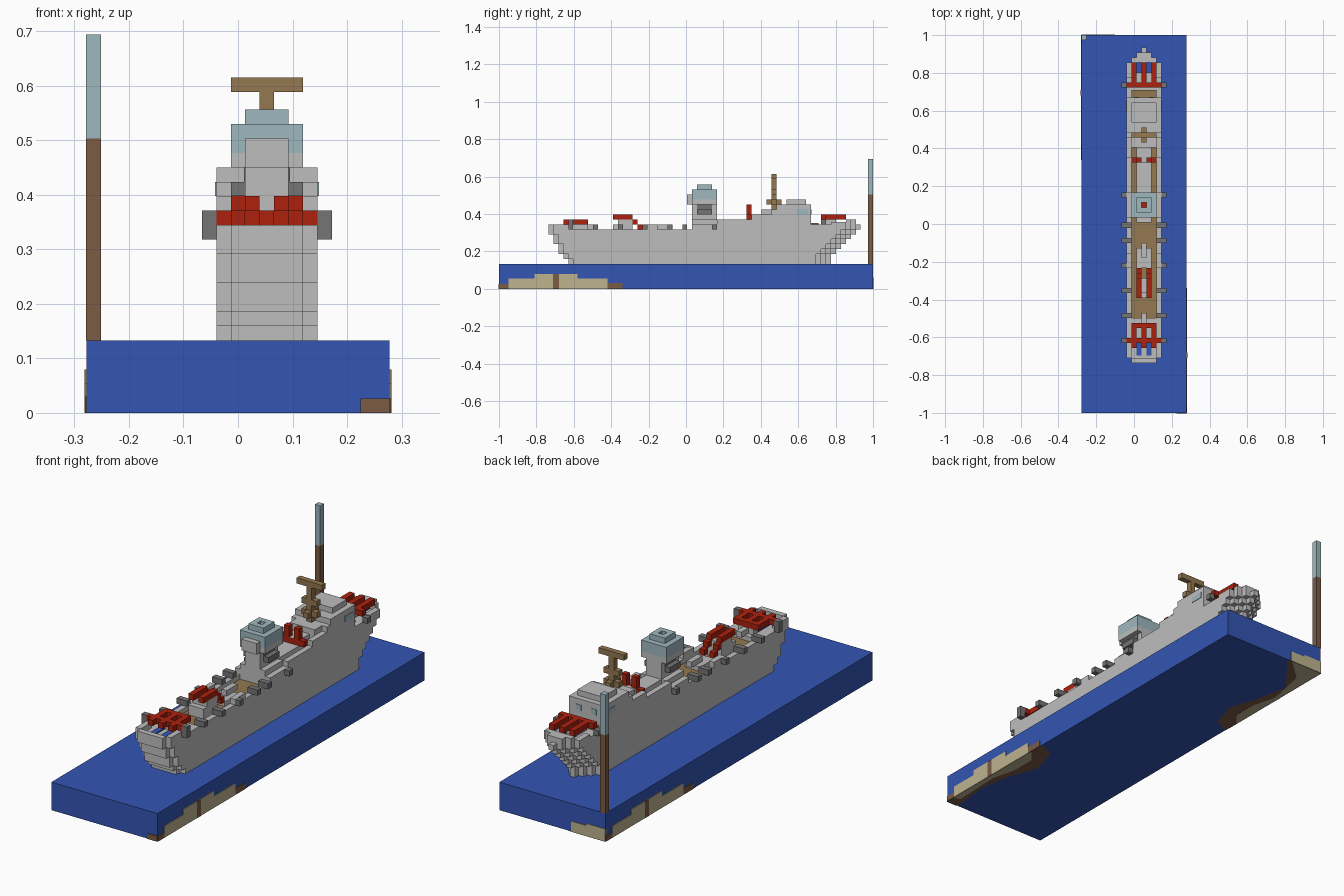
import bpy, bmesh

if "Cube" in bpy.data.objects:
    bpy.data.objects.remove(bpy.data.objects["Cube"])

V = 0.0265          # size of one block
CX = 2 * V          # centreline of the ship
HX, HY = 0.278, 1.0  # half size of the water slab
THIN = 0.003


def material(name, code):
    rgb = [int(code[i:i + 2], 16) / 255 for i in (0, 2, 4)]
    col = [((c + 0.055) / 1.055) ** 2.4 for c in rgb] + [1]
    mat = bpy.data.materials.new(name)
    mat.use_nodes = True
    mat.diffuse_color = col
    mat.node_tree.nodes["Principled BSDF"].inputs["Base Color"].default_value = col
    return mat


BLUE = material("sea blue", "3355B3")
GREY = material("light grey", "BEBEBE")
DARK = material("dark grey", "757575")
RED = material("red", "AC210E")
TAN = material("wood tan", "937850")
GLASS = material("pale glass", "9FB8BF")
BROWN = material("brown", "7B5C45")
SAND = material("sand", "BFB38F")


def finish(name, bm, mat):
    mesh = bpy.data.meshes.new(name)
    bm.normal_update()
    bm.to_mesh(mesh)
    bm.free()
    mesh.materials.append(mat)
    obj = bpy.data.objects.new(name, mesh)
    bpy.context.collection.objects.link(obj)
    return obj


def add_box(bm, x0, x1, y0, y1, z0, z1):
    vs = bmesh.ops.create_cube(bm, size=1)["verts"]
    for v in vs:
        v.co = ((x0 + x1) / 2 + v.co.x * (x1 - x0),
                (y0 + y1) / 2 + v.co.y * (y1 - y0),
                (z0 + z1) / 2 + v.co.z * (z1 - z0))


def blocks(name, mat, items):
    """Each item: centre offset, width, y start, y end, z start, z end, in blocks."""
    bm = bmesh.new()
    for c, w, y0, y1, z0, z1 in items:
        add_box(bm, CX + (c - w / 2) * V, CX + (c + w / 2) * V,
                (y0 + .25) * V, (y1 + .25) * V, z0 * V, z1 * V)
    return finish(name, bm, mat)


def pair(c, *rest):
    return [(-c, *rest), (c, *rest)]


def plates(name, mat, items):
    bm = bmesh.new()
    for item in items:
        add_box(bm, *item)
    return finish(name, bm, mat)


# Water slab and corner pole
plates("water", BLUE, [(-HX, HX, -HY, HY, 0, 5 * V)])
plates("pole_lower", BROWN, [(-HX - .001, V - HX, HY - V, HY + .001, 5 * V, 19 * V)])
plates("pole_upper", GLASS, [(-HX - .001, V - HX, HY - V, HY + .001, 19 * V, 26.2 * V)])

# Seabed showing on the sides, at two opposite corners
for label, s in (("right", 1), ("left", -1)):
    def side(y0, y1, z, t=THIN):
        ys = sorted((s * y0, s * y1))
        xs = sorted((s * (HX - .01), s * (HX + t)))
        return (*xs, *ys, 0, z)
    plates(label + "_sand_bank", SAND,
           [side(-.95, -.42, .055), side(-.81, -.58, .08)])
    plates(label + "_mud_bank", BROWN,
           [side(-HY, -.95, .026), side(-.42, -.34, .03), side(-.71, -.68, .08, .004)])
plates("front_mud_bank", BROWN, [(.225, HX, -HY - THIN, -.99, 0, .026)])
plates("back_sand_bank", SAND, [(-HX, -.1, .99, HY + THIN, 0, .05),
                                (-HX, -.18, .99, HY + THIN, 0, .06)])


# Seabed showing underneath, as flat outlines
def floor_patch(name, mat, s, outline, drop):
    bm = bmesh.new()
    vs = [bm.verts.new((s * (HX - a), s * (b - HY), -drop)) for a, b in outline]
    face = bm.faces.new(vs)
    face.normal_update()
    if face.normal.z > 0:
        face.normal_flip()
    finish(name, bm, mat)


mud = [(0, 0), (.06, .01), (.04, .2), (.07, .36), (.12, .5), (.08, .64), (0, .68)]
sand = [(0, .05), (.03, .06), (.02, .3), (.05, .42), (.05, .54), (0, .6)]
floor_patch("right_floor_mud", BROWN, 1, mud, .001)
floor_patch("right_floor_sand", SAND, 1, sand, .002)
floor_patch("left_floor_mud", BROWN, -1, [(0, 0), (.2, 0)] + mud[2:], .001)
floor_patch("left_floor_sand", SAND, -1, [(0, 0), (.17, 0), (.06, .1)] + sand[2:], .002)

# Hull, layer by layer, stepped in at both ends
bow = [29, 29, 30, 31, 32, 33, 34, 35]
stern = [-24, -25, -26, -26, -27, -27, -28]
layers = []
for i in range(6):
    z = 5 + i
    for w, b, s in ((7, 3, 1), (5, 2, 0), (3, 1, 0), (1, 0, 0)):
        layers.append((0, w, stern[i] + s, bow[i] - b, z, z + 1))
for w, b in ((7, 3), (5, 2), (3, 1), (1, 0)):
    layers += [(0, w, 25, 34 - b, 11, 12), (0, w, 25, 35 - b, 12, 13)]
layers += [(0, 7, -27, -19, 11, 12), (0, 5, -28, -19, 11, 12)]
blocks("hull", GREY, layers)

# Raised rails round the deck
rails = pair(3, 1, -19, 7, 11, 12) + pair(3, 1, -27, -24, 12, 13)
rails += pair(3, 1, 1, 6, 12, 13) + pair(3, 1, 6, 17, 11, 14)
rails += pair(3, 1, 13, 17, 14, 15) + pair(3, 1, -9, -6, 12, 13)
rails += pair(3, 1, 29, 32, 13, 13.5) + pair(2, 1, 32, 33, 13, 14)
rails += [(0, 5, -28, -27, 12, 13), (0, 3, 32, 34, 13, 14)]
blocks("deck_rails", GREY, rails)

# Wooden decks
blocks("wood_deck", TAN, [(0, 5, -19, 2, 11, 11.2), (0, 5, 6, 17, 11, 13),
                          (0, 5, 25, 26.5, 13, 13.3)])

# Middle deckhouses
blocks("deckhouses", GREY, [(0, 3, -9, -5, 11, 12), (0, 1, -7, -4, 12, 13),
                            (0, 3, 6, 12, 13, 14), (0, 3, 12, 17, 13, 15),
                            (0, 3, -15, -11, 11, 13), (0, 1, -20, -18, 12, 13)])

# Large house behind the mast
blocks("aft_house", GREY, [(0, 7, 17, 25, 11, 16), (0, 7, 18, 25, 16, 17),
                           (0, 5, 20, 24, 17, 18), (0, 5, 15, 17, 13, 16)])
blocks("house_windows", GLASS, pair(3.5, .2, 22, 24.5, 15, 16)
       + pair(1.5, 1, 24.9, 25.1, 15, 16))

# Bridge tower
blocks("bridge_tower", GREY, [(0, 5, 1, 6, 11, 14), (0, 3, 1, 6, 14, 17),
                              (0, 5, 1, 6, 17, 18), (0, 3, 0, 1, 17, 19)])
blocks("tower_lamps", DARK, pair(2, 1, 2, 5, 15, 16) + pair(1.5, .2, 2, 5, 16, 17))
blocks("bridge_glass", GLASS, [(0, 5, 1, 6, 18, 20)] + pair(1, 1, 2, 5, 20, 21)
       + [(0, 1, 2, 3, 20, 21), (0, 1, 4, 5, 20, 21)])
blocks("roof_light", RED, [(0, 1, 3, 4, 20, 20.3)])

# Mast with crossbar
blocks("mast", TAN, [(0, 1, 17, 18, 16, 22.2), (0, 5, 17, 18, 22.2, 23.2),
                     (0, 1, 16, 19, 17, 18), (0, 3, 17, 18, 19, 20),
                     (0, 3, 17, 18, 17, 18)])

# End turrets: three barrels, a cross beam and a back block
for name, y, d, z in (("front_turret", -20, -1, 13), ("rear_turret", 27, 1, 14)):
    def span(a, b):
        return sorted((y + d * a, y + d * b))
    parts = [(c, 1, *span(0, 5), z, z + 1) for c in (-2, 0, 2)]
    parts += [(0, 5, *span(0, 1), z, z + 1)]
    beam = span(3, 4) if d < 0 else span(0, 1)
    parts += [(0, 7, *beam, z, z + 1)]
    blocks(name, RED, parts)
    blocks(name + "_mount", GREY, [(0, 3, *span(0, 3), z - 1, z)])
    blocks(name + "_pool", BLUE, pair(1, 1, *span(1, 6.5), z - 1, z - .8))
    blocks(name + "_pods", DARK, pair(4, 1, *beam, z - 1, z))

# Twin gun sloping down to the deck
blocks("twin_gun", RED, pair(1, 1, -15, -11, 14, 15) + pair(1, 1, -11, -10, 13, 14)
       + pair(1, 1, -10, -9, 12, 13))
blocks("twin_gun_mount", GREY, [(0, 3, -14, -11, 13, 14)])

# Red signal bar ahead of the mast
blocks("signal_bar", RED, [(0, 5, 12, 13, 14, 15)] + pair(1, 1, 12, 13, 15, 17))

# Dark pods along both rails
pods = []
for y in (-19, -14, -9, -4, -1, 5):
    pods += pair(4, 1, y, y + 1, 12, 13) + pair(3, 1, y, y + 1, 12, 13)
pods += pair(4, 1, -24, -23, 13, 14)
blocks("rail_pods", DARK, pods)
